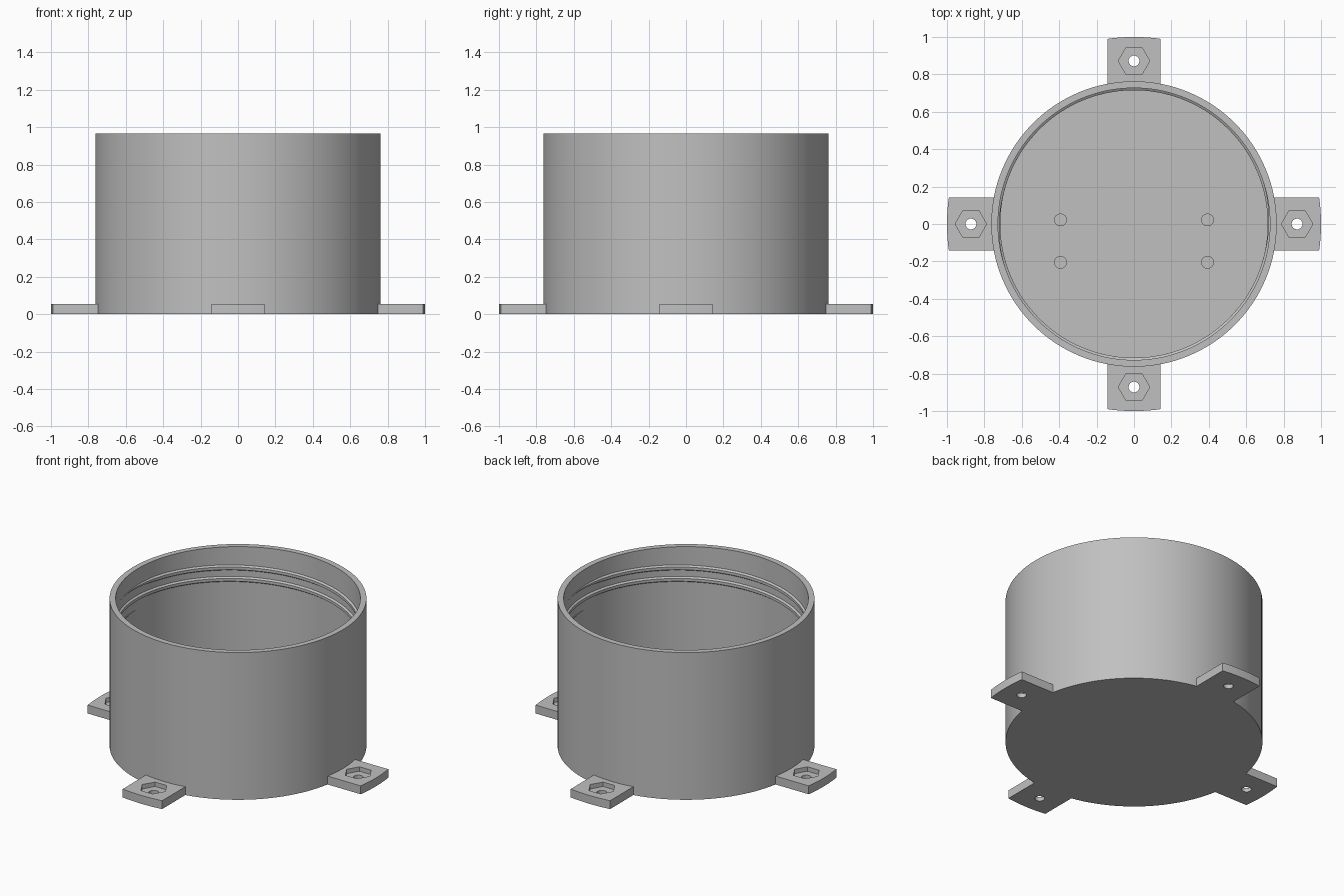
import bpy, bmesh, math
from mathutils import Matrix, Vector

cube = bpy.data.objects.get("Cube")
if cube:
    bpy.data.objects.remove(cube)

OUTER, INNER, RIDGE = 0.763, 0.727, 0.715
HEIGHT, FLOOR = 0.965, 0.055
TAB_TOP, TAB_HALF, BOLT_R = 0.055, 0.143, 0.872

grey = bpy.data.materials.new("plain grey")
grey.use_nodes = True
colour = (0.53, 0.53, 0.53, 1)
grey.diffuse_color = colour
grey.node_tree.nodes["Principled BSDF"].inputs["Base Color"].default_value = colour


def make(name, bm, smooth=True):
    bmesh.ops.recalc_face_normals(bm, faces=bm.faces)
    mesh = bpy.data.meshes.new(name)
    bm.to_mesh(mesh)
    bm.free()
    mesh.materials.append(grey)
    obj = bpy.data.objects.new(name, mesh)
    bpy.context.collection.objects.link(obj)
    if smooth:
        bpy.ops.object.select_all(action="DESELECT")
        obj.select_set(True)
        bpy.context.view_layer.objects.active = obj
        bpy.ops.object.shade_smooth_by_angle(angle=math.radians(30))
    return obj


def prism(name, outline, z0, z1, smooth=False):
    bm = bmesh.new()
    face = bm.faces.new([bm.verts.new((x, y, z0)) for x, y in outline])
    top = bmesh.ops.extrude_face_region(bm, geom=[face])["geom"]
    bmesh.ops.translate(bm, vec=(0, 0, z1 - z0),
                        verts=[v for v in top if isinstance(v, bmesh.types.BMVert)])
    return make(name, bm, smooth)


def circle(cx, cy, r, n):
    return [(cx + r * math.cos(math.tau * i / n), cy + r * math.sin(math.tau * i / n))
            for i in range(n)]


# Cup: lathe the wall and floor section
bm = bmesh.new()
section = [(0, 0), (OUTER, 0), (OUTER, HEIGHT), (INNER, HEIGHT), (INNER, FLOOR), (0, FLOOR)]
verts = [bm.verts.new((r, 0, z)) for r, z in section]
edges = [bm.edges.new(pair) for pair in zip(verts, verts[1:])]
bmesh.ops.spin(bm, geom=verts + edges, axis=(0, 0, 1), cent=(0, 0, 0),
               angle=math.tau, steps=128)
bmesh.ops.remove_doubles(bm, verts=bm.verts, dist=1e-4)
make("cup_body", bm)


# Internal two-start thread: a tapered ridge swept along a helix
def thread(name, start):
    bm = bmesh.new()
    steps, turns, lead, z_start = 136, 1.05, 0.15, 0.70
    rings = []
    for i in range(steps + 1):
        t = i / steps
        a = start + math.tau * turns * t
        grow = max(0.03, min(1, t * 12, (1 - t) * 12))
        tip = INNER - (INNER - RIDGE) * grow
        z = z_start + lead * turns * t
        ring = [(INNER + 0.004, -0.020 * grow), (tip, -0.009 * grow),
                (tip, 0.009 * grow), (INNER + 0.004, 0.020 * grow)]
        rings.append([bm.verts.new((r * math.cos(a), r * math.sin(a), z + dz))
                      for r, dz in ring])
    for p, q in zip(rings, rings[1:]):
        for k in range(4):
            bm.faces.new((p[k], p[(k + 1) % 4], q[(k + 1) % 4], q[k]))
    bm.faces.new(rings[0])
    bm.faces.new(rings[-1])
    make(name, bm)


thread("thread_left", 0)
thread("thread_right", math.pi)


# Mounting tabs with a hexagonal nut pocket and a bolt hole
def arc(r, angle):
    half = math.asin(TAB_HALF / r)
    return [Vector((r, 0)) @ Matrix.Rotation(-angle - half * k / 6, 2)
            for k in range(-6, 7)]


def cut(obj, cutter):
    mod = obj.modifiers.new("cut", "BOOLEAN")
    mod.operation = "DIFFERENCE"
    mod.solver = "EXACT"
    mod.object = cutter
    cutter.hide_render = True
    bpy.context.view_layer.update()
    mesh = bpy.data.meshes.new_from_object(
        obj.evaluated_get(bpy.context.evaluated_depsgraph_get()))
    obj.modifiers.clear()
    obj.data = mesh
    bpy.data.objects.remove(cutter)


for i, side in enumerate(("left", "back", "right", "front")):
    angle = i * math.pi / 2
    outline = arc(OUTER - 0.003, angle) + arc(1.0, angle)[::-1]
    tab = prism(side + "_tab", outline, 0, TAB_TOP)
    cx, cy = BOLT_R * math.cos(angle), BOLT_R * math.sin(angle)
    cut(tab, prism("pocket_cutter", circle(cx, cy, 0.084, 6), 0.026, 0.1))
    cut(tab, prism("hole_cutter", circle(cx, cy, 0.029, 32), -0.1, 0.1))

# Small standoffs on the floor
for side, x in (("left", 0.393), ("right", -0.393)):
    for end, y in (("back", 0.022), ("front", -0.205)):
        prism(f"{end}_{side}_standoff", circle(x, y, 0.034, 32),
              FLOOR - 0.01, FLOOR + 0.06, True)
